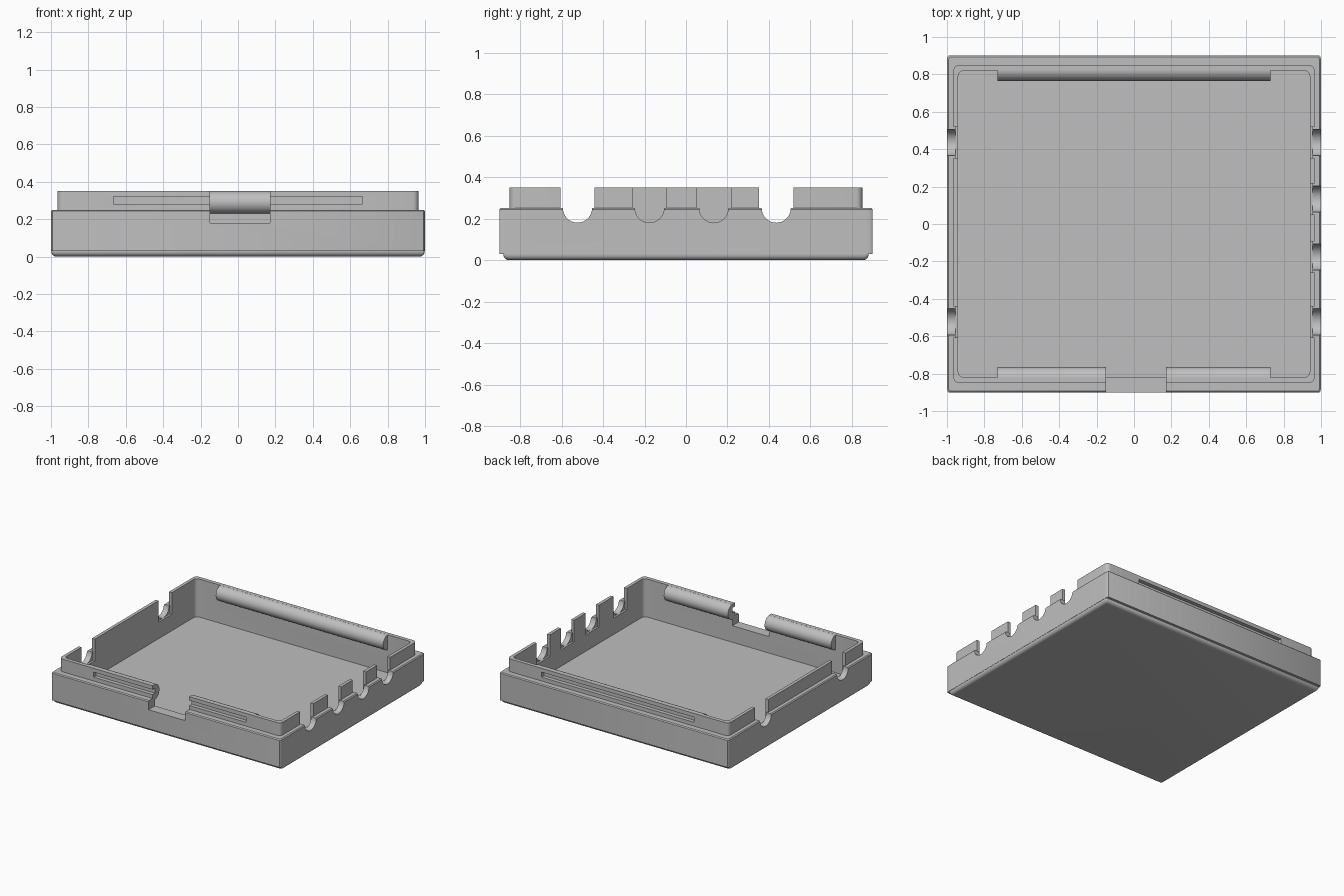
import bpy, bmesh, math

cube = bpy.data.objects.get("Cube")
if cube:
    bpy.data.objects.remove(cube, do_unlink=True)

grey = bpy.data.materials.new("plain grey")
grey.use_nodes = True
colour = (0.52, 0.52, 0.52, 1)
grey.diffuse_color = colour
grey.node_tree.nodes["Principled BSDF"].inputs["Base Color"].default_value = colour


def loft(name, levels, axis="z"):
    """Solid through a stack of (outline, position) levels along an axis."""
    place = {"x": lambda a, b, c: (c, a, b), "y": lambda a, b, c: (a, c, b),
             "z": lambda a, b, c: (a, b, c)}[axis]
    bm = bmesh.new()
    rings = [[bm.verts.new(place(a, b, c)) for a, b in outline] for outline, c in levels]
    bm.faces.new(rings[0])
    bm.faces.new(rings[-1])
    for low, high in zip(rings, rings[1:]):
        for i in range(len(low)):
            bm.faces.new((low[i - 1], low[i], high[i], high[i - 1]))
    bmesh.ops.recalc_face_normals(bm, faces=bm.faces)
    mesh = bpy.data.meshes.new(name)
    bm.to_mesh(mesh)
    bm.free()
    obj = bpy.data.objects.new(name, mesh)
    bpy.context.collection.objects.link(obj)
    mesh.materials.append(grey)
    return obj


def prism(name, outline, start, end, axis="z"):
    return loft(name, [(outline, start), (outline, end)], axis)


def rounded(hx, hy, rx, ry, steps=5):
    """Rectangle outline with elliptical corners."""
    points = []
    for quarter, (sx, sy) in enumerate([(1, 1), (-1, 1), (-1, -1), (1, -1)]):
        for k in range(steps + 1):
            t = math.pi / 2 * (quarter + k / steps)
            points.append((sx * (hx - rx) + rx * math.cos(t),
                           sy * (hy - ry) + ry * math.sin(t)))
    return points


def rect(a0, a1, b0, b1):
    return [(a0, b0), (a1, b0), (a1, b1), (a0, b1)]


def arc(ca, cb, r, t0, t1, steps=16):
    return [(ca + r * math.cos(t0 + (t1 - t0) * k / steps),
             cb + r * math.sin(t0 + (t1 - t0) * k / steps)) for k in range(steps + 1)]


def combine(target, other, operation):
    mod = target.modifiers.new("join", "BOOLEAN")
    mod.operation, mod.object, mod.solver = operation, other, "EXACT"
    bpy.context.view_layer.objects.active = target
    bpy.ops.object.modifier_apply(modifier=mod.name)
    bpy.data.objects.remove(other, do_unlink=True)


TOP, LEDGE, NOTCH, ROUND = 0.35, 0.25, 0.18, 0.027

# Body with a softened upper rim
body = rounded(1, 0.9, 0.01, 0.03)
tray = loft("tray", [(body, 0.03), (body, LEDGE - 0.007),
                     (rounded(0.993, 0.893, 0.01, 0.03), LEDGE)])

# Base slab with a rounded underside
slab_levels = []
for inset, height in arc(ROUND, ROUND, ROUND, 1.5 * math.pi, math.pi, 5):
    slab_levels.append((rounded(0.998 - inset, 0.88 - inset, 0.01, 0.02), height))
slab_levels.append((rounded(0.998, 0.88, 0.01, 0.02), 0.045))
combine(tray, loft("base_slab", slab_levels), "UNION")

# Raised lip and interior
combine(tray, prism("lip", rounded(0.965, 0.85, 0.03, 0.03), 0.1, TOP), "UNION")
combine(tray, prism("cavity", rounded(0.94, 0.82, 0.03, 0.03), 0.05, 0.5), "DIFFERENCE")

# Half-round bars inside the front and back walls, with slots outside
for side in (-1, 1):
    half = [(side * y, z) for y, z in arc(0.825, 0.29, 0.06, math.pi / 2, 1.5 * math.pi)]
    half += [(side * 0.835, 0.23), (side * 0.835, TOP)]
    combine(tray, prism("bar", half, -0.73, 0.73, "x"), "UNION")
    slot = rect(*sorted((side * 0.82, side * 0.95)), 0.28, 0.32)
    combine(tray, prism("slot", slot, -0.665, 0.665, "x"), "DIFFERENCE")

# Latch opening at the front
combine(tray, prism("latch_opening", rect(-0.15, 0.17, NOTCH, 0.5), -1, -0.7, "y"), "DIFFERENCE")

# Cable notches: round in the body, wider and square in the lip
notches = {1: (-0.523, -0.176, 0.134, 0.435), -1: (-0.523, 0.435)}
for side, centres in notches.items():
    for y in centres:
        u = arc(y, LEDGE, 0.07, math.pi, 2 * math.pi) + [(y + 0.07, 0.5), (y - 0.07, 0.5)]
        combine(tray, prism("round_notch", u, side * 0.9, side * 1.1, "x"), "DIFFERENCE")
        wide = rect(y - 0.083, y + 0.083, LEDGE, 0.5)
        combine(tray, prism("lip_gap", wide, side * 0.9, side * 0.98, "x"), "DIFFERENCE")
        inner = rect(y - 0.083, y + 0.083, NOTCH, 0.3)
        combine(tray, prism("inner_recess", inner, side * 0.9, side * 0.955, "x"), "DIFFERENCE")

# Smooth curves, keep edges crisp
bpy.ops.object.select_all(action="DESELECT")
tray.select_set(True)
bpy.context.view_layer.objects.active = tray
bpy.ops.object.shade_smooth_by_angle(angle=math.radians(30))
